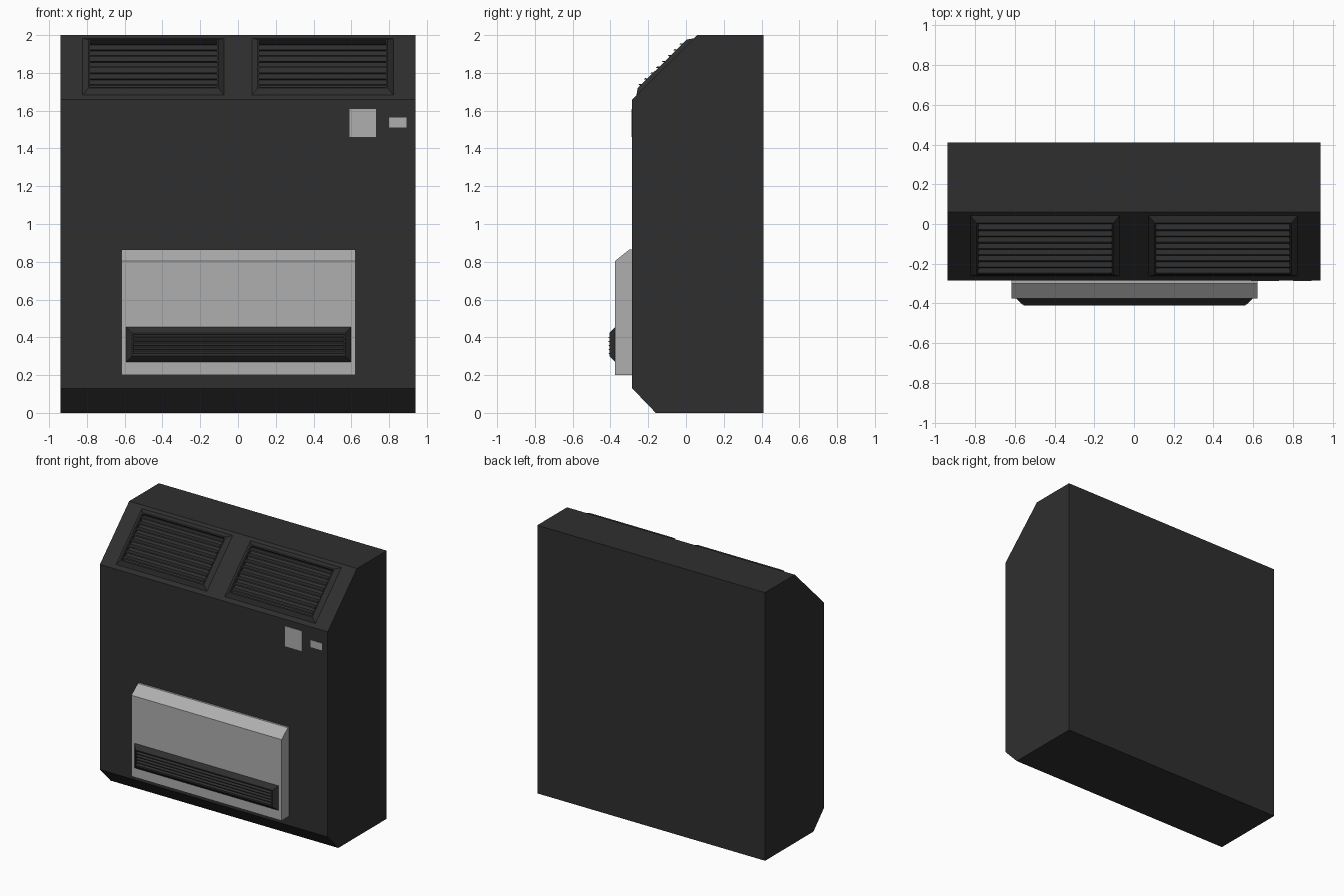
import bpy, bmesh
from mathutils import Vector, Matrix

if "Cube" in bpy.data.objects:
    bpy.data.objects.remove(bpy.data.objects["Cube"])


def material(name, value):
    m = bpy.data.materials.new(name)
    m.diffuse_color = (value, value, value, 1)
    m.use_nodes = True
    m.node_tree.nodes["Principled BSDF"].inputs["Base Color"].default_value = m.diffuse_color
    return m


dark = material("dark_metal", 0.028)
light = material("light_grey", 0.43)


def finish(name, bm, mat, matrix=Matrix()):
    bmesh.ops.recalc_face_normals(bm, faces=bm.faces)
    me = bpy.data.meshes.new(name)
    bm.to_mesh(me)
    bm.free()
    me.materials.append(mat)
    ob = bpy.data.objects.new(name, me)
    ob.matrix_world = matrix
    bpy.context.collection.objects.link(ob)
    return ob


def extrude_profile(bm, points, x0, x1):
    """Extrude a closed (y, z) outline along x."""
    a = [bm.verts.new((x0, y, z)) for y, z in points]
    b = [bm.verts.new((x1, y, z)) for y, z in points]
    bm.faces.new(a)
    bm.faces.new(b[::-1])
    for i in range(len(a)):
        j = (i + 1) % len(a)
        bm.faces.new((a[i], a[j], b[j], b[i]))


def prism(name, points, x0, x1, mat):
    bm = bmesh.new()
    extrude_profile(bm, points, x0, x1)
    return finish(name, bm, mat)


def grille(name, matrix, hw, hh, rim, h, slats, tip):
    """Bevelled frame with louvres; local x across, z up, -y outward."""
    bm = bmesh.new()
    iw, ih = hw - rim, hh - rim
    rings = []
    for w, t, d in ((hw, hh, -0.002), (iw, ih, h), (iw - .008, ih - .008, h),
                    (iw - .008, ih - .008, 0.001)):
        rings.append([bm.verts.new((sx * w, -d, sz * t))
                      for sx, sz in ((-1, -1), (1, -1), (1, 1), (-1, 1))])
    for r, s in zip(rings, rings[1:]):
        for i in range(4):
            j = (i + 1) % 4
            bm.faces.new((r[i], r[j], s[j], s[i]))
    bm.faces.new(rings[-1])
    finish(name + "_frame", bm, dark, matrix)
    # sloping slats
    bm = bmesh.new()
    pitch = 2 * (ih - .008) / slats
    for k in range(slats):
        z = -ih + .008 + pitch * (k + .5)
        a, t = pitch * .4, pitch * .2
        extrude_profile(bm, [(-.002, z + a), (-tip, z - a + t),
                             (-tip, z - a), (-.002, z + a - t)], -iw + .006, iw - .006)
    finish(name + "_slats", bm, dark, matrix)


# main cabinet with sloped top front and chamfered bottom
prism("cabinet", [(-.16, 0), (.41, 0), (.41, 2), (.06, 2), (-.285, 1.66), (-.285, .13)],
      -.94, .94, dark)

# raised lower front panel
prism("front_panel", [(-.28, .2), (-.375, .2), (-.375, .805), (-.30, .865), (-.28, .865)],
      -.617, .622, light)

# grille on the front panel
grille("lower_grille", Matrix.Translation((.003, -.375, .362)), .597, .094, .032, .03, 5, .035)

# pair of vents on the sloped face
low, high = Vector((0, -.285, 1.66)), Vector((0, .06, 2))
up = (high - low).normalized()
x = Vector((1, 0, 0))
inward = up.cross(x)
rot = Matrix((x, inward, up)).transposed().to_4x4()
for side, cx in (("left", -.448), ("right", .448)):
    pos = low + up * .246 + x * cx
    grille(side + "_top_vent", Matrix.Translation(pos) @ rot, .378, .217, .034, .022, 8, .031)

# control plates
for name, x0, x1, z0, z1 in (("control_plate", .59, .73, 1.46, 1.61),
                             ("indicator_plate", .80, .893, 1.51, 1.563)):
    prism(name, [(-.28, z0), (-.288, z0), (-.288, z1), (-.28, z1)], x0, x1, light)
